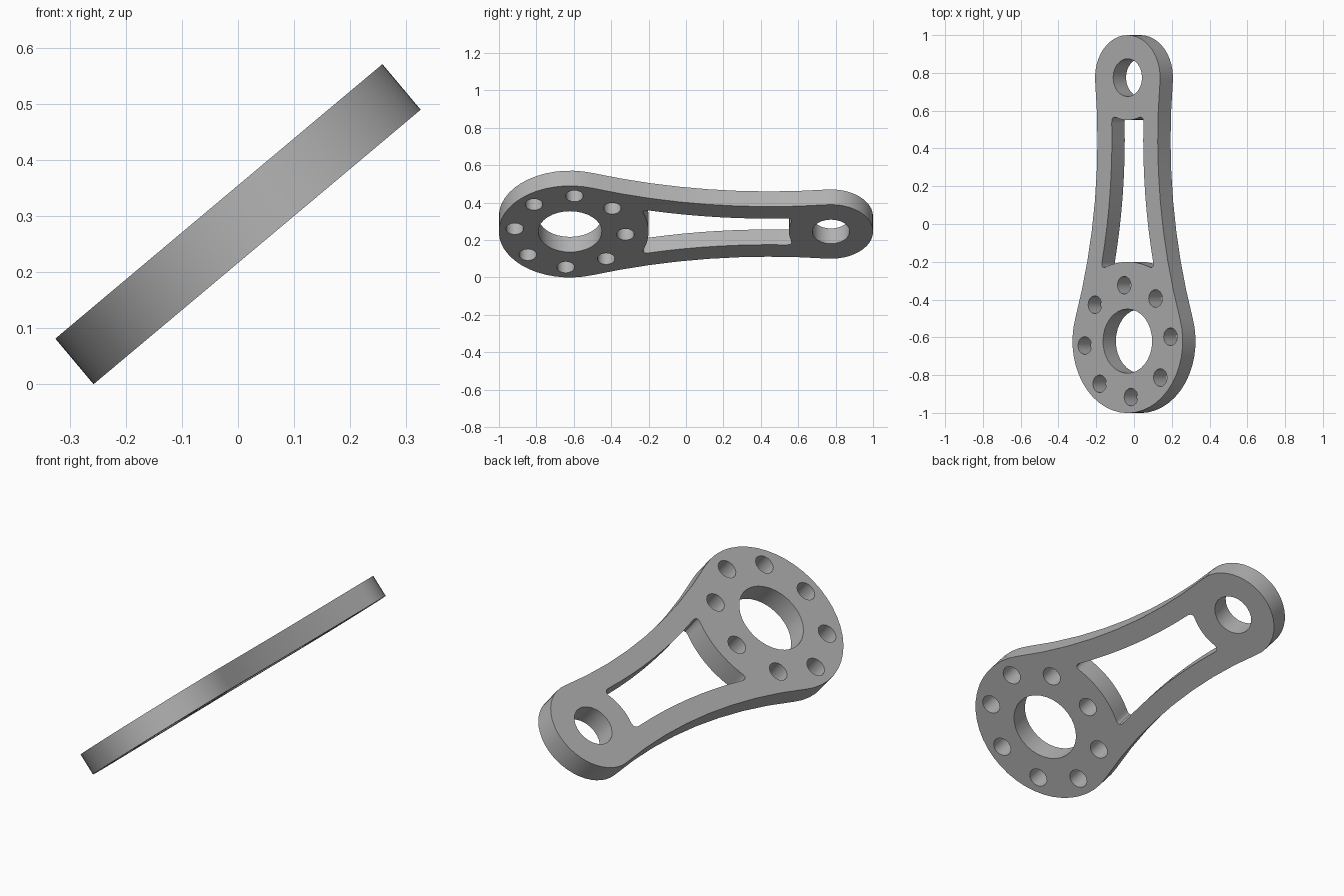
import bpy, bmesh
from math import sin, cos, pi, radians, atan2, sqrt
from mathutils import Vector, Matrix

cube = bpy.data.objects.get("Cube")
if cube:
    bpy.data.objects.remove(cube, do_unlink=True)

BIG = Vector((0, -0.62))      # large bored end
SMALL = Vector((0, 0.775))    # small bored end
R_BIG, R_SMALL = 0.381, 0.225
R_SIDE = 3.0                  # hollow side arc
WALL = 0.1                    # web thickness beside the slot
THICK = 0.106
TILT = radians(40)

# Centre of the side arc that touches both end circles
span = SMALL.y - BIG.y
d1, d2 = R_SIDE + R_BIG, R_SIDE + R_SMALL
rise = (d1 * d1 - d2 * d2 + span * span) / (2 * span)
SIDE = Vector((sqrt(d1 * d1 - rise * rise), BIG.y + rise))


def arc(c, r, a0, a1, n):
    return [c + r * Vector((cos(a0 + (a1 - a0) * i / n), sin(a0 + (a1 - a0) * i / n)))
            for i in range(n + 1)]


def circle(c, r, n):
    return arc(c, r, 0, 2 * pi, n)[:-1]


def mirrored(half):
    """Close a right-hand half outline with its left-hand copy."""
    flip = [Vector((-p.x, p.y)) for p in reversed(half) if abs(p.x) > 1e-5]
    return half + flip


def angle_to(a, b):
    return atan2(b.y - a.y, b.x - a.x)


def outline():
    ta, tb = angle_to(BIG, SIDE), angle_to(SMALL, SIDE)
    half = arc(BIG, R_BIG, -pi / 2, ta, 14)
    half += arc(SIDE, R_SIDE, pi + ta, pi + tb, 8)[1:-1]
    half += arc(SMALL, R_SMALL, tb, pi / 2, 12)
    return mirrored(half)


def slot():
    """Window whose sides follow the outline, with rounded corners."""
    r_side, r_low, r_high, fillet = R_SIDE + WALL, 0.42, 0.225, 0.045

    def side(y):
        return Vector((SIDE.x - sqrt(r_side ** 2 - (y - SIDE.y) ** 2), y))

    def low(x):
        return Vector((x, BIG.y + sqrt(r_low ** 2 - x * x)))

    def high(x):
        return Vector((x, SMALL.y - sqrt(r_high ** 2 - x * x)))

    def corner(end, y):
        for _ in range(20):
            y = end(side(y).x).y
        return side(y)

    def bend(a, b, c, n=6):
        return [a * (1 - t) ** 2 + b * 2 * t * (1 - t) + c * t * t
                for t in (i / n for i in range(n + 1))]

    cl, ch = corner(low, -0.2), corner(high, 0.55)
    xl, xh = cl.x - fillet, ch.x - fillet
    y0, y1 = cl.y + fillet, ch.y - fillet
    half = [low(xl * i / 4) for i in range(4)]
    half += bend(low(xl), cl, side(y0))
    half += [side(y0 + (y1 - y0) * i / 8) for i in range(1, 8)]
    half += bend(side(y1), ch, high(xh))
    half += [high(xh * i / 3) for i in (2, 1, 0)]
    return mirrored(half)


# Flat filled profile with every opening, given its thickness by extrusion
loops = [outline(), slot(), circle(BIG, 0.17, 32), circle(SMALL, 0.1, 24)]
for k in range(8):
    a = radians(4.5 + 45 * k)
    loops.append(circle(BIG + 0.297 * Vector((cos(a), sin(a))), 0.047, 16))

curve = bpy.data.curves.new("lever_profile", "CURVE")
curve.dimensions = "2D"
curve.fill_mode = "BOTH"
curve.extrude = THICK / 2
for pts in loops:
    sp = curve.splines.new("POLY")
    sp.points.add(len(pts) - 1)
    for q, p in zip(sp.points, pts):
        q.co = (p.x, p.y, 0, 1)
    sp.use_cyclic_u = True

lever = bpy.data.objects.new("lever_arm", curve)
bpy.context.collection.objects.link(lever)
bpy.ops.object.select_all(action="DESELECT")
lever.select_set(True)
bpy.context.view_layer.objects.active = lever
bpy.ops.object.convert(target="MESH")
lever = bpy.context.object
lever.name = lever.data.name = "lever_arm"

# Weld, tilt and rest on the ground
bm = bmesh.new()
bm.from_mesh(lever.data)
bmesh.ops.remove_doubles(bm, verts=bm.verts, dist=1e-5)
bmesh.ops.recalc_face_normals(bm, faces=bm.faces)
bm.transform(Matrix.Rotation(-TILT, 4, "Y"))
low_z = min(v.co.z for v in bm.verts)
bm.transform(Matrix.Translation((0, 0, -low_z)))
bm.to_mesh(lever.data)
bm.free()

# Plain grey metal
mat = bpy.data.materials.new("plain_grey")
mat.use_nodes = True
grey = (0.45, 0.45, 0.45, 1)
mat.diffuse_color = grey
mat.node_tree.nodes["Principled BSDF"].inputs["Base Color"].default_value = grey
lever.data.materials.clear()
lever.data.materials.append(mat)
bpy.ops.object.shade_smooth_by_angle(angle=radians(30))
